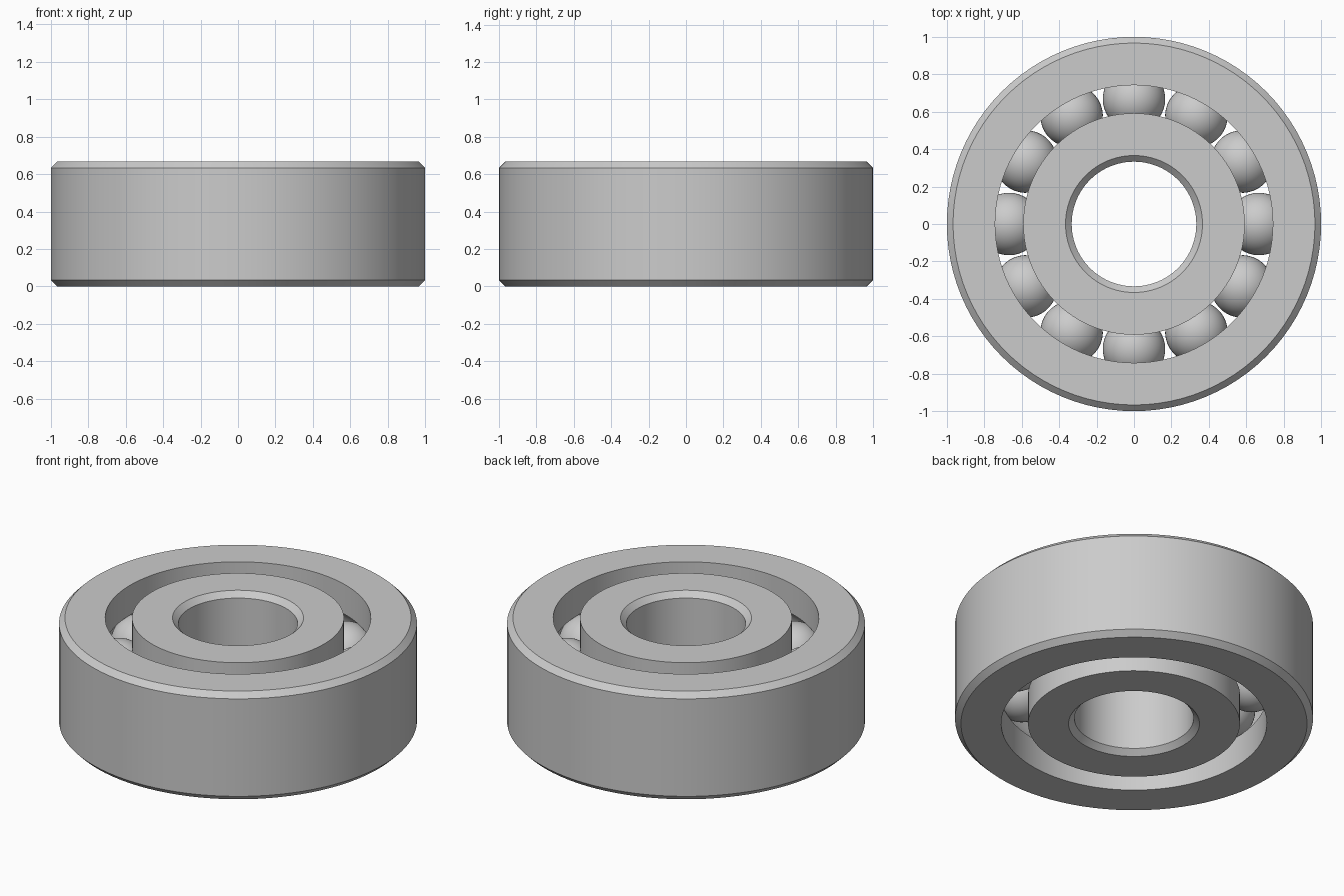
import bpy, bmesh, math
from mathutils import Matrix, Vector

HEIGHT = 0.667
MID = HEIGHT / 2
PITCH = 0.667          # radius of the circle of ball centres
BALL = 0.167
CHAMFER = 0.033
SEGMENTS = 96

cube = bpy.data.objects.get("Cube")
if cube:
    bpy.data.objects.remove(cube, do_unlink=True)

steel = bpy.data.materials.new("steel_grey")
steel.use_nodes = True
grey = (0.6, 0.6, 0.6, 1)
steel.diffuse_color = grey
steel.node_tree.nodes["Principled BSDF"].inputs["Base Color"].default_value = grey


def finish(name, bm):
    """Turn a bmesh into a smooth-shaded steel object."""
    bmesh.ops.recalc_face_normals(bm, faces=bm.faces)
    mesh = bpy.data.meshes.new(name)
    bm.to_mesh(mesh)
    bm.free()
    mesh.materials.append(steel)
    obj = bpy.data.objects.new(name, mesh)
    bpy.context.collection.objects.link(obj)
    bpy.ops.object.select_all(action="DESELECT")
    obj.select_set(True)
    bpy.context.view_layer.objects.active = obj
    bpy.ops.object.shade_smooth_by_angle(angle=math.radians(30))
    return obj


def race(name, plain, track):
    """Ring with chamfers on its plain wall and a ball groove in its track wall."""
    side = 1 if track > plain else -1
    inset = plain + side * CHAMFER
    profile = [(track, 0), (inset, 0), (plain, CHAMFER),
               (plain, HEIGHT - CHAMFER), (inset, HEIGHT), (track, HEIGHT)]
    # Groove arc follows the ball from its upper to its lower lip
    lip = math.acos(abs(track - PITCH) / BALL)
    steps = 14
    for i in range(steps + 1):
        a = lip * (1 - 2 * i / steps)
        profile.append((PITCH - side * BALL * math.cos(a), MID + BALL * math.sin(a)))

    # Revolve the closed profile
    bm = bmesh.new()
    rings = []
    for s in range(SEGMENTS):
        turn = Matrix.Rotation(math.tau * s / SEGMENTS, 3, "Z")
        rings.append([bm.verts.new(turn @ Vector((r, 0, z))) for r, z in profile])
    for s, ring in enumerate(rings):
        following = rings[(s + 1) % SEGMENTS]
        for j in range(len(profile)):
            k = (j + 1) % len(profile)
            bm.faces.new((ring[j], following[j], following[k], ring[k]))
    return finish(name, bm)


# Outer and inner races
race("outer_race", 1.0, 0.742)
race("inner_race", 0.333, 0.592)

# Balls spaced evenly between the races
COUNT = 12
for i in range(COUNT):
    bm = bmesh.new()
    bmesh.ops.create_uvsphere(bm, u_segments=40, v_segments=24, radius=BALL)
    ball = finish(f"ball_{i + 1}", bm)
    angle = math.tau * i / COUNT
    ball.location = (PITCH * math.cos(angle), PITCH * math.sin(angle), MID)
    ball.rotation_euler.z = angle
